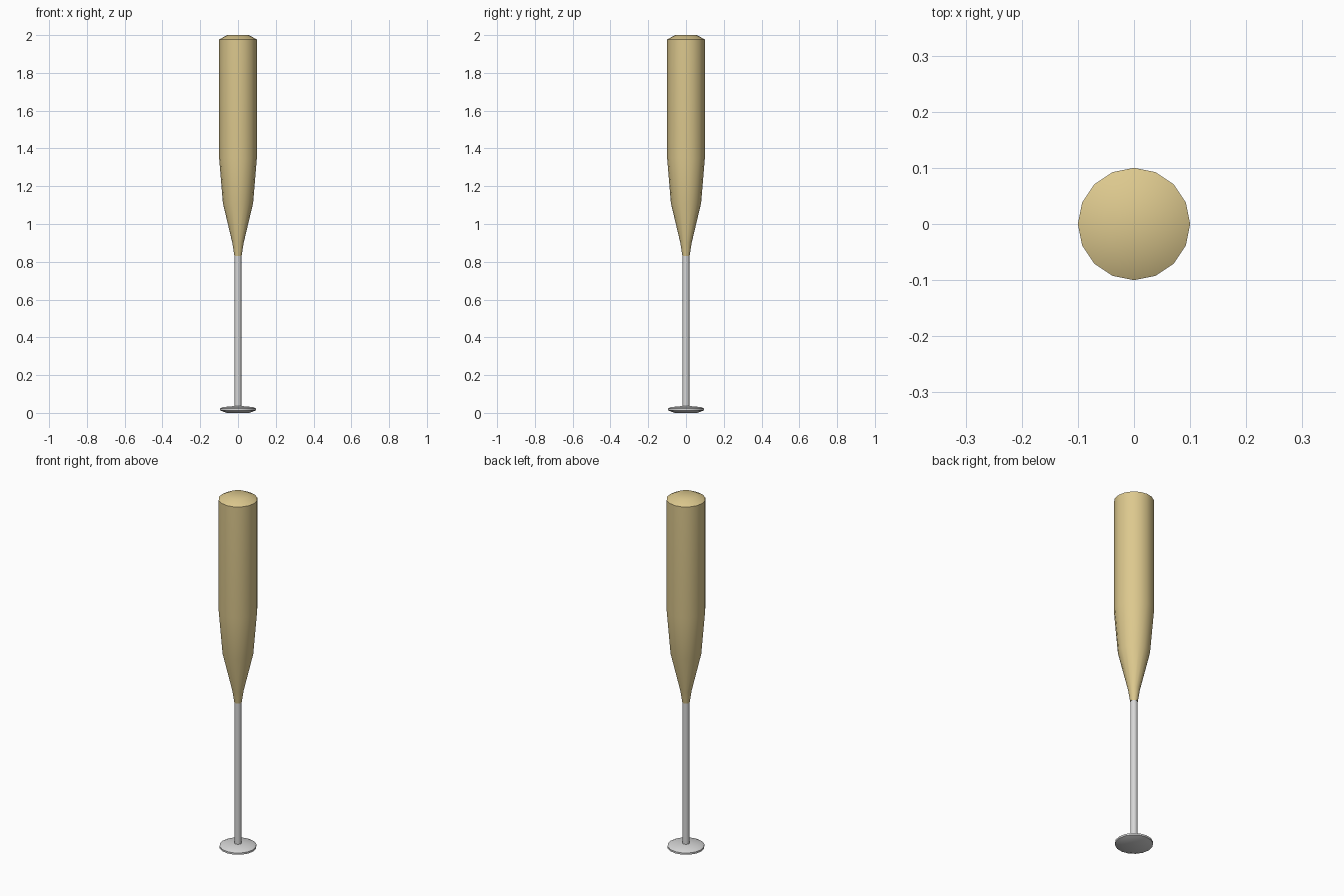
import bpy, bmesh, math

old = bpy.data.objects.get("Cube")
if old:
    bpy.data.objects.remove(old, do_unlink=True)


def material(name, rgb):
    mat = bpy.data.materials.new(name)
    mat.use_nodes = True
    mat.diffuse_color = (*rgb, 1)
    mat.node_tree.nodes["Principled BSDF"].inputs["Base Color"].default_value = (*rgb, 1)
    return mat


def lathe(name, profile, mat, angle, sides=16):
    """Turn a (radius, height) profile around z; radius 0 closes to a point."""
    bm = bmesh.new()
    verts = [bm.verts.new((r, 0, z)) for r, z in profile]
    edges = [bm.edges.new(pair) for pair in zip(verts, verts[1:])]
    bmesh.ops.spin(bm, geom=verts + edges, cent=(0, 0, 0), axis=(0, 0, 1),
                   angle=math.tau, steps=sides)
    bmesh.ops.remove_doubles(bm, verts=bm.verts, dist=0.0005)
    bmesh.ops.recalc_face_normals(bm, faces=bm.faces)
    mesh = bpy.data.meshes.new(name)
    bm.to_mesh(mesh)
    bm.free()
    mesh.materials.append(mat)
    obj = bpy.data.objects.new(name, mesh)
    bpy.context.collection.objects.link(obj)
    bpy.ops.object.select_all(action='DESELECT')
    obj.select_set(True)
    bpy.context.view_layer.objects.active = obj
    bpy.ops.object.shade_smooth_by_angle(angle=math.radians(angle))
    return obj


wood = material("pale wood", (0.72, 0.58, 0.27))
metal = material("light grey", (0.68, 0.68, 0.68))

# Barrel with tapered throat and bevelled end
lathe("barrel", [(0, 0.83), (0.019, 0.83), (0.03, 0.9), (0.08, 1.11), (0.1, 1.35),
                 (0.1, 1.977), (0.057, 2.0), (0, 2.0)], wood, 35)

# Slim handle
lathe("handle", [(0, 0.03), (0.018, 0.03), (0.018, 0.84), (0, 0.84)], metal, 40)

# Flat knob at the base
lathe("knob", [(0, 0), (0.06, 0), (0.095, 0.013), (0.095, 0.023),
               (0.08, 0.031), (0.018, 0.036), (0, 0.036)], metal, 50)
